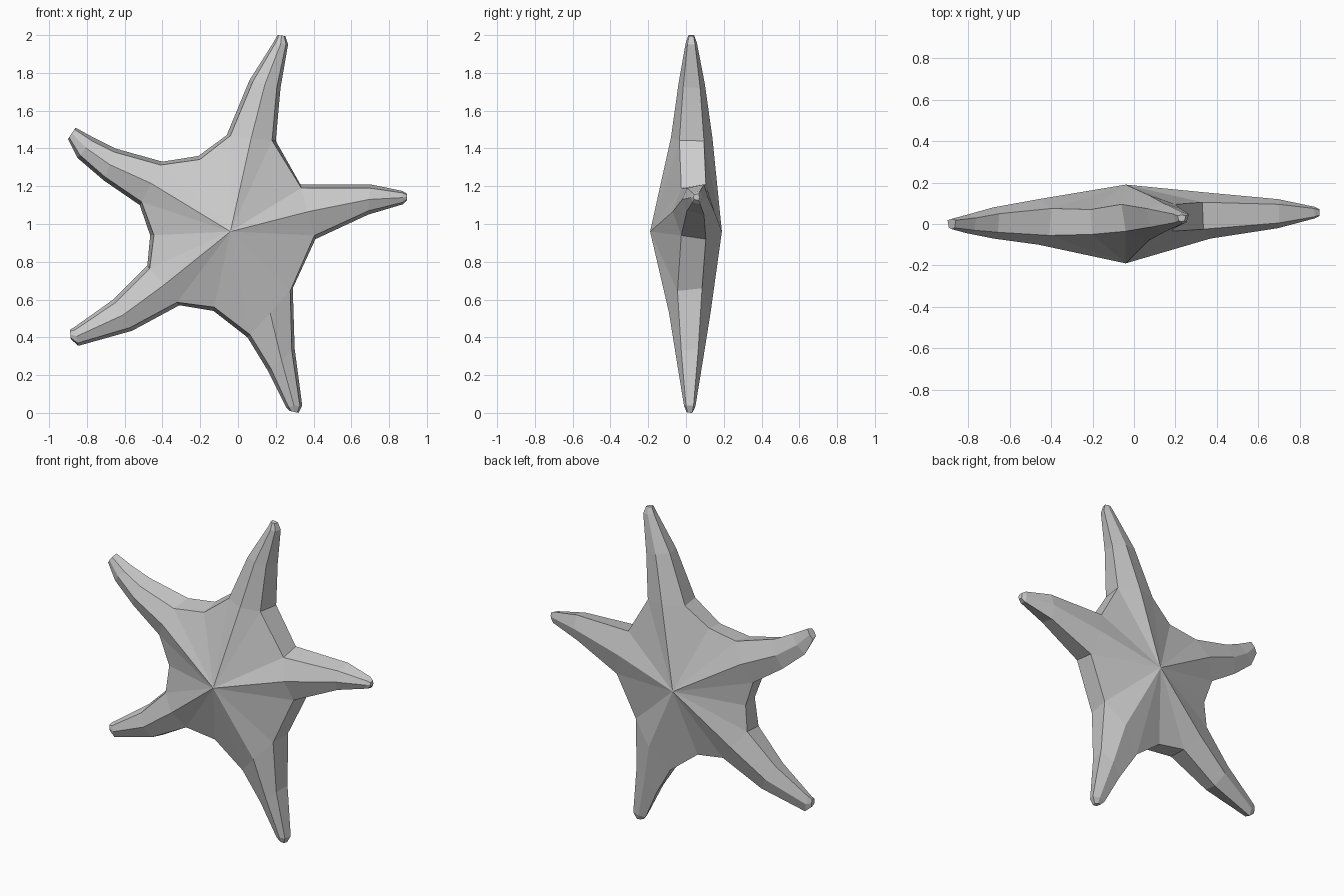
import bpy, bmesh
from mathutils import Vector

if "Cube" in bpy.data.objects:
    bpy.data.objects.remove(bpy.data.objects["Cube"])

CENTRE = Vector((-0.04, 0, 0.96))
bm = bmesh.new()

# Arms, clockwise from the top: stations from base to tip, each
# (left x, left z, right x, right z, y centre, ridge half depth, rim half depth)
ARMS = [
    [(-0.06, 1.47, 0.20, 1.44, 0.03, 0.11, 0.065),
     (0.06, 1.76, 0.225, 1.72, 0.03, 0.07, 0.045),
     (0.19, 1.965, 0.265, 1.95, 0.028, 0.03, 0.02),
     (0.21, 2.0, 0.25, 1.995, 0.028, 0.016, 0.012)],
    [(0.33, 1.21, 0.41, 0.92, 0.04, 0.11, 0.065),
     (0.70, 1.21, 0.69, 1.05, 0.05, 0.07, 0.045),
     (0.87, 1.175, 0.875, 1.105, 0.055, 0.028, 0.02),
     (0.895, 1.16, 0.895, 1.125, 0.055, 0.016, 0.012)],
    [(0.29, 0.66, 0.05, 0.40, 0.02, 0.11, 0.065),
     (0.30, 0.34, 0.16, 0.22, 0.02, 0.07, 0.045),
     (0.34, 0.04, 0.255, 0.03, 0.02, 0.03, 0.02),
     (0.32, 0.0, 0.275, 0.01, 0.02, 0.016, 0.012)],
    [(-0.31, 0.57, -0.48, 0.78, 0.01, 0.11, 0.065),
     (-0.56, 0.435, -0.66, 0.60, 0.005, 0.08, 0.045),
     (-0.845, 0.355, -0.865, 0.455, 0.0, 0.028, 0.02),
     (-0.885, 0.39, -0.89, 0.44, 0.0, 0.016, 0.012)],
    [(-0.52, 1.10, -0.40, 1.33, 0.01, 0.11, 0.065),
     (-0.71, 1.23, -0.65, 1.40, 0.005, 0.075, 0.045),
     (-0.85, 1.35, -0.76, 1.455, 0.0, 0.045, 0.03),
     (-0.90, 1.45, -0.86, 1.51, 0.0, 0.025, 0.018)],
]
# Extra rim point in the valley following an arm
VALLEYS = {2: (-0.13, 0.54), 3: (-0.465, 0.94), 4: (-0.21, 1.36)}


def vert(p, y):
    return bm.verts.new((p.x, y, p.z))


def inset(p, target, amount):
    return p + (target - p).normalized() * amount


def station(lx, lz, rx, rz, c, ridge, rim):
    """Six-sided arm section: front left, ridge, right, then back right, ridge, left."""
    left, right = Vector((lx, 0, lz)), Vector((rx, 0, rz))
    mid = (left + right) / 2
    a = min(0.02, (right - left).length * 0.15)
    return [vert(inset(left, mid, a), c - rim), vert(mid, c - ridge),
            vert(inset(right, mid, a), c - rim), vert(right, c + rim),
            vert(mid, c + ridge), vert(left, c + rim)]


# Tapered arms with closed tips
front_loop, back_loop = [], []
for i, arm in enumerate(ARMS):
    rings = [station(*s) for s in arm]
    for a, b in zip(rings, rings[1:]):
        for k in range(6):
            n = (k + 1) % 6
            bm.faces.new((a[k], a[n], b[n], b[k]))
    bm.faces.new(rings[-1])
    base = rings[0]
    front_loop += base[:3]
    back_loop += [base[5], base[4], base[3]]
    if i in VALLEYS:
        p = Vector((VALLEYS[i][0], 0, VALLEYS[i][1]))
        front_loop.append(vert(inset(p, CENTRE, 0.02), -0.05))
        back_loop.append(vert(p, 0.07))

# Central body: a peak on each side, with rim walls in the valleys
front, back = vert(CENTRE, -0.19), vert(CENTRE, 0.19)
n = len(front_loop)
for i in range(n):
    j = (i + 1) % n
    bm.faces.new((front, front_loop[i], front_loop[j]))
    bm.faces.new((back, back_loop[j], back_loop[i]))
    # an edge shared with an arm section already has its arm face
    edge = bm.edges.get((front_loop[i], front_loop[j]))
    if len(edge.link_faces) == 1:
        bm.faces.new((front_loop[i], back_loop[i], back_loop[j], front_loop[j]))

bmesh.ops.recalc_face_normals(bm, faces=bm.faces)
mesh = bpy.data.meshes.new("starfish")
bm.to_mesh(mesh)
bm.free()
bpy.context.collection.objects.link(bpy.data.objects.new("starfish", mesh))
